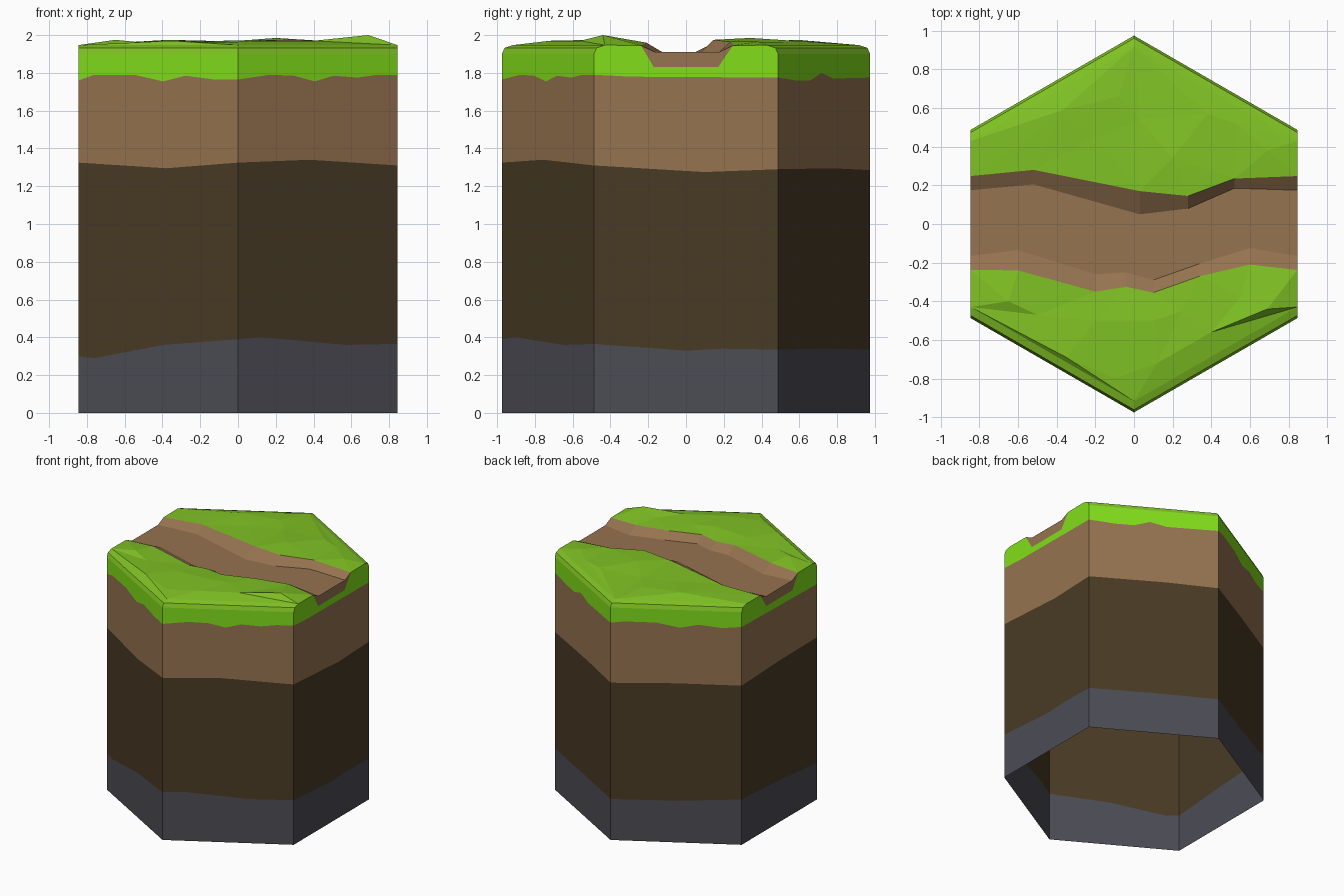
import bpy, bmesh
from mathutils import Vector
from mathutils.geometry import delaunay_2d_cdt

if "Cube" in bpy.data.objects:
    bpy.data.objects.remove(bpy.data.objects["Cube"])

HX, TIP, HY = 0.845, 0.975, 0.4875      # hexagon half width, tip and corner y


def material(name, rgb):
    m = bpy.data.materials.new(name)
    lin = [((c / 255 + 0.055) / 1.055) ** 2.4 for c in rgb]
    m.diffuse_color = (*lin, 1)
    m.use_nodes = True
    m.node_tree.nodes["Principled BSDF"].inputs["Base Color"].default_value = m.diffuse_color
    return m


turf = material("top grass green", (128, 194, 36))
edge = material("side grass green", (130, 222, 26))
soil = material("soil brown", (149, 115, 80))
earth = material("dark earth", (73, 59, 37))
stone = material("grey stone", (76, 76, 85))


def make(name, verts, faces, mats, indices=None, up=False):
    me = bpy.data.meshes.new(name)
    me.from_pydata(verts, [], faces)
    for m in mats:
        me.materials.append(m)
    if indices:
        me.polygons.foreach_set("material_index", indices)
    bm = bmesh.new()
    bm.from_mesh(me)
    bmesh.ops.remove_doubles(bm, verts=bm.verts, dist=1e-5)
    bm.normal_update()
    if up:
        bmesh.ops.reverse_faces(bm, faces=[f for f in bm.faces if f.normal.z < 0])
    bm.to_mesh(me)
    bm.free()
    ob = bpy.data.objects.new(name, me)
    bpy.context.collection.objects.link(ob)
    return ob


def lerp(pts, t):
    for (a, va), (b, vb) in zip(pts, pts[1:]):
        if t <= b:
            return va + (vb - va) * max(0, t - a) / (b - a)
    return pts[-1][1]


# stream edges: (x, rim y, rim z, bed y)
north = [(-HX, .248, 1.945, .175), (-.52, .28, 1.96, .205), (.03, .17, 1.972, .05),
         (.28, .145, 1.975, .08), (.52, .235, 1.965, .185), (HX, .248, 1.945, .175)]
south = [(-HX, -.238, 1.945, -.165), (-.6, -.24, 1.96, -.135), (-.2, -.35, 1.955, -.26),
         (-.04, -.325, 1.955, -.25), (.1, -.355, 1.96, -.29), (.34, -.27, 1.96, -.205),
         (.6, -.21, 1.96, -.125), (HX, -.238, 1.945, -.165)]
BED = 1.91
# rounded upper edge: (inset along y, height)
bevel = [(0, 1.90), (.014, 1.932), (.058, 1.947)]

# strata walls: boundary heights against distance around the hexagon (one unit per side)
stone_top = [(0, .30), (.1, .29), (.53, .36), (1, .39), (1.15, .40), (1.67, .36), (2, .365),
             (2.5, .33), (2.7, .34), (3, .335), (3.5, .34), (4, .335), (4.5, .34), (5, .37),
             (5.5, .34), (6, .30)]
earth_top = [(0, 1.325), (.55, 1.295), (1, 1.325), (1.45, 1.34), (2, 1.31), (2.6, 1.275),
             (3, 1.29), (3.6, 1.295), (4, 1.285), (4.5, 1.3), (5, 1.3), (5.5, 1.32), (6, 1.325)]
ragged = [(.1, 1.79), (.35, 1.79), (.53, 1.755), (.67, 1.785), (.85, 1.765)]
soil_top = [(0, 1.76)] + ragged + [(1, 1.765)] + [(1.2, 1.79), (1.35, 1.785), (1.48, 1.755),
            (1.6, 1.785), (1.75, 1.775), (1.87, 1.79), (2, 1.79), (2.2, 1.78), (3, 1.775)]
soil_top += [(3.2, 1.76), (3.35, 1.76), (3.47, 1.80), (3.6, 1.77), (4, 1.775)]
soil_top += [(4 + s, z) for s, z in ragged] + [(5, 1.78), (6, 1.76)]

# top outline of the two end walls, and the soil patch below the stream mouth
end_top = [(-HY + d, z) for d, z in bevel] + [(-.238, 1.945), (-.165, BED), (.175, BED),
           (.248, 1.945)] + [(HY - d, z) for d, z in reversed(bevel)]
patch = [(-.238, 1.945), (-.17, 1.83), (.17, 1.83), (.248, 1.945)]

hexagon = [Vector(p) for p in ((-HX, -HY), (0, -TIP), (HX, -HY), (HX, HY), (0, TIP), (-HX, HY))]
stops = {round(s, 4) for line in (stone_top, earth_top, soil_top) for s, z in line}
for y in [p[0] for p in end_top + patch]:
    t = (y + HY) / (2 * HY)
    stops |= {round(2 + t, 4), round(6 - t, 4)}
verts, faces, index = [], [], []
stops = sorted(stops)
for s in stops:
    side = min(int(s), 5)
    p = hexagon[side].lerp(hexagon[(side + 1) % 6], s - side)
    top = low = 1.90
    if 2 <= s <= 3 or s >= 5:
        top = lerp(end_top, p.y)
        low = min(top, lerp(patch, p.y)) if -.238 < p.y < .248 else top
    for z in (0, lerp(stone_top, s), lerp(earth_top, s), lerp(soil_top, s), low, top):
        verts.append((p.x, p.y, z))
for c in range(len(stops) - 1):
    for b, m in enumerate((0, 1, 2, 3, 2)):
        a, d = c * 6 + b, c * 6 + 6 + b
        quad = [a, d, d + 1, a + 1]
        # drop collapsed edges of the soil patch
        quad = [v for i, v in enumerate(quad)
                if (Vector(verts[v]) - Vector(verts[quad[i - 1]])).length > 1e-5]
        if len(quad) > 2:
            faces.append(quad)
            index.append(m)
make("strata_walls", verts, faces, [stone, earth, soil, edge], index)

# grass banks, each with an uneven triangulated top and a bevelled outer edge
bumps = {
    1: [(-.37, .59, 1.975), (-.2, .45, 1.968), (.2, .34, 1.985), (.03, .54, 1.965),
        (.38, .57, 1.97), (.53, .52, 1.96), (.69, .38, 1.965), (-.08, .66, 1.968),
        (-.6, .4, 1.96)],
    -1: [(-.65, -.4, 1.975), (-.5, -.47, 1.96), (-.35, -.69, 1.97), (-.2, -.5, 1.965),
         (.1, -.5, 1.975), (.25, -.45, 1.968), (.4, -.56, 1.97), (.55, -.38, 1.97),
         (.69, -.44, 2.0), (-.1, -.8, 1.96), (.12, -.72, 1.97)]}
for sign, rim, name in ((1, north, "north"), (-1, south, "south")):
    d, z = bevel[-1]
    pts = [(x, y, h) for x, y, h, b in rim]
    pts += [(HX, sign * (HY - d), z), (0, sign * (TIP - d), z), (-HX, sign * (HY - d), z)]
    n = len(pts)
    pts += bumps[sign]
    res = delaunay_2d_cdt([Vector(p[:2]) for p in pts],
                          [(i, (i + 1) % n) for i in range(n)], [], 1, 1e-5)
    out = [(v.x, v.y, pts[src[0]][2] if src else 1.95) for v, src in zip(res[0], res[3])]
    make(name + "_grass_bank", out, res[2], [turf], up=True)

    strip = [(x, sign * (y - d), z) for d, z in bevel for x, y in ((-HX, HY), (0, TIP), (HX, HY))]
    make(name + "_bevelled_edge", strip,
         [(i, i + 1, i + 4, i + 3) for i in (0, 1, 3, 4)], [turf], up=True)

    # sloping stream bank
    n = len(rim)
    slope = [(x, y, h) for x, y, h, b in rim] + [(x, b, BED) for x, y, h, b in rim]
    make(name + "_stream_bank", slope,
         [(i, i + 1, n + i + 1, n + i) for i in range(n - 1)], [soil], up=True)

# flat stream bed
bed = [(x, b, BED) for x, y, h, b in south] + [(x, b, BED) for x, y, h, b in reversed(north)]
make("stream_bed", bed, [list(range(len(bed)))], [soil], up=True)
